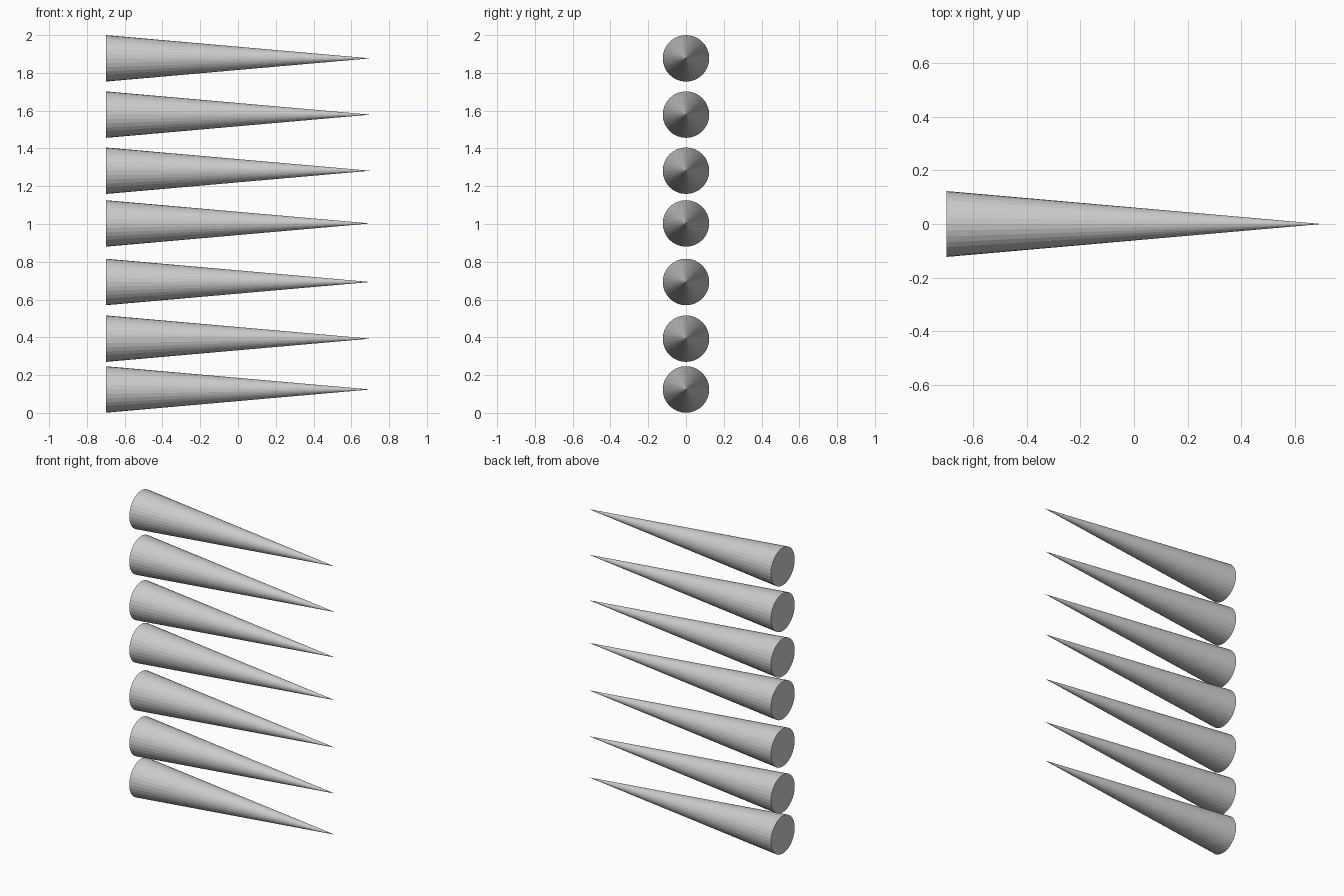
import bpy
from math import radians

if "Cube" in bpy.data.objects:
    bpy.data.objects.remove(bpy.data.objects["Cube"])

RADIUS = 0.123
LENGTH = 1.40

# Heights of the spike axes, bottom to top
heights = [0.124, 0.393, 0.693, 1.003, 1.282, 1.579, 1.877]

# Row of identical flat-shaded spikes: base at -x, tip at +x
for i, z in enumerate(heights, 1):
    bpy.ops.mesh.primitive_cone_add(
        vertices=32, radius1=RADIUS, radius2=0, depth=LENGTH,
        location=(0, 0, z), rotation=(0, radians(90), 0))
    bpy.context.object.name = f"spike_{i}"
